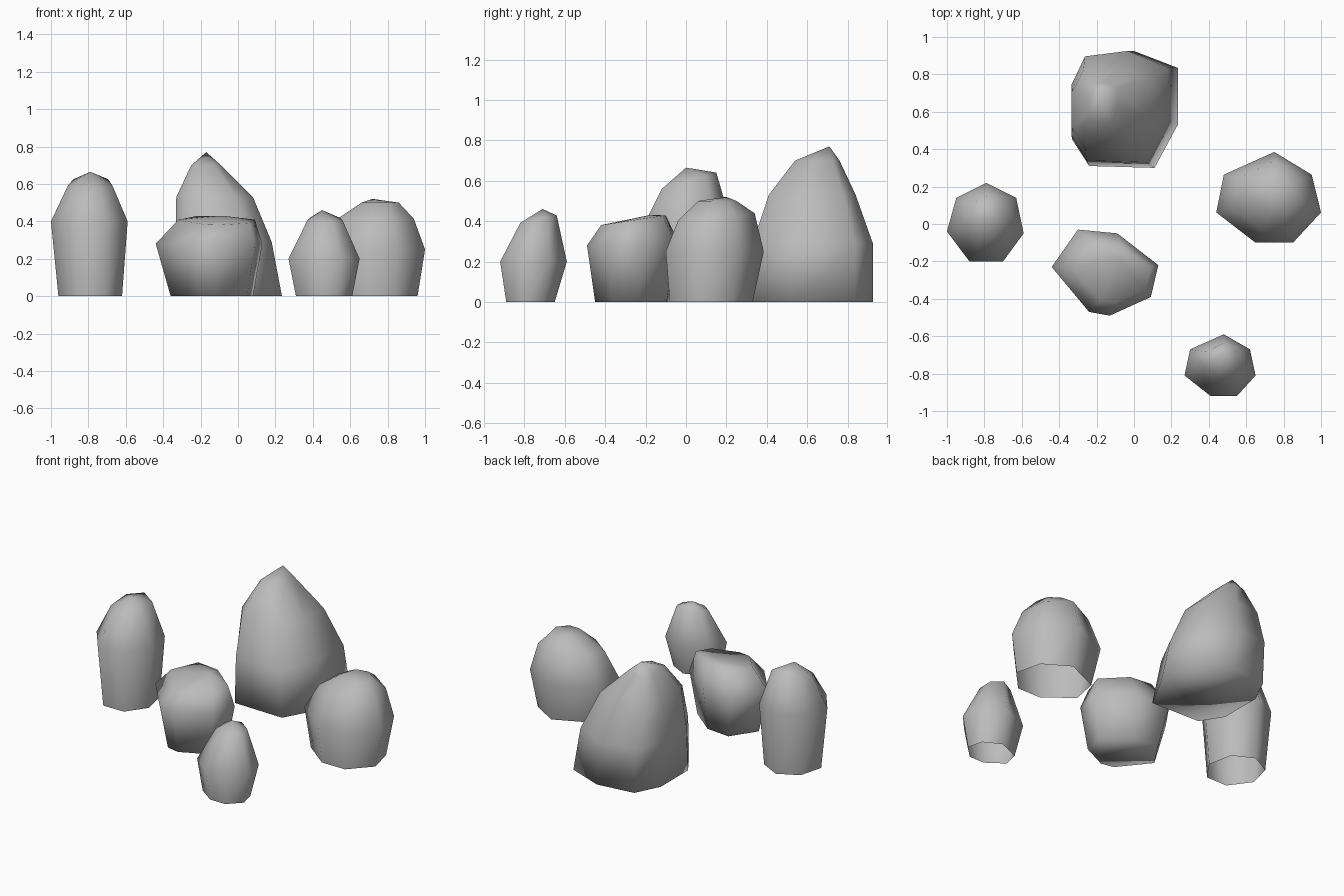
import bpy
import bmesh
from mathutils import Vector

default_cube = bpy.data.objects.get("Cube")
if default_cube:
    bpy.data.objects.remove(default_cube, do_unlink=True)

# One plain stone colour for every rock
stone = bpy.data.materials.new("stone_grey")
stone.use_nodes = True
stone_colour = (0.5, 0.5, 0.5, 1.0)
stone.diffuse_color = stone_colour
stone_shader = next(n for n in stone.node_tree.nodes if n.type == "BSDF_PRINCIPLED")
stone_shader.inputs["Base Color"].default_value = stone_colour
stone_shader.inputs["Roughness"].default_value = 0.9


def level(z, left, right, front, back, tilt=0.0):
    """Describe one ring: its height, its bounds and its rise towards the back."""
    return dict(z=z, left=left, right=right, front=front, back=back, tilt=tilt)


def remap(value, values, low, high):
    """Move a value from the range of its list into a new range."""
    start, end = min(values), max(values)
    return low + (value - start) / (end - start) * (high - low)


def fit_ring(mesh, outline, ring):
    """Fit the outline into the bounds of one level and add its vertices."""
    xs = [point[0] for point in outline]
    ys = [point[1] for point in outline]
    middle = (ring["front"] + ring["back"]) / 2
    vertices = []
    for x, y in outline:
        px = remap(x, xs, ring["left"], ring["right"])
        py = remap(y, ys, ring["front"], ring["back"])
        pz = ring["z"] + ring["tilt"] * (py - middle)
        vertices.append(mesh.verts.new(Vector((px, py, pz))))
    return vertices


def make_rock(name, outline, levels, peak, closed_base=False):
    """Loft the outline through the levels and close it at the peak."""
    mesh = bmesh.new()
    rings = [fit_ring(mesh, outline, ring) for ring in levels]
    tip = mesh.verts.new(Vector(peak))
    count = len(outline)
    for i in range(count):
        j = (i + 1) % count
        for lower, upper in zip(rings, rings[1:]):
            mesh.faces.new((lower[i], lower[j], upper[j], upper[i]))
        mesh.faces.new((rings[-1][i], rings[-1][j], tip))
    if closed_base:
        mesh.faces.new(list(reversed(rings[0])))
    for face in mesh.faces:
        face.smooth = True
    data = bpy.data.meshes.new(name)
    mesh.to_mesh(data)
    mesh.free()
    data.materials.append(stone)
    rock = bpy.data.objects.new(name, data)
    bpy.context.collection.objects.link(rock)
    return rock


# Upright pillar stone on the right side
make_rock(
    "pillar_rock",
    outline=[(-.79, .22), (-.95, .14), (-1, -.04), (-.88, -.2),
             (-.7, -.2), (-.59, -.05), (-.63, .14)],
    levels=[
        level(0, left=-.96, right=-.62, front=-.17, back=.19),
        level(.4, left=-1, right=-.59, front=-.2, back=.22),
        level(.6, left=-.91, right=-.67, front=-.12, back=.15, tilt=.3),
    ],
    peak=(-.79, 0, .665),
)

# Smallest stone at the front
make_rock(
    "small_rock",
    outline=[(.48, -.59), (.3, -.67), (.27, -.81), (.41, -.92),
             (.55, -.92), (.65, -.81), (.62, -.67)],
    levels=[
        level(0, left=.31, right=.61, front=-.89, back=-.65),
        level(.2, left=.27, right=.65, front=-.92, back=-.59),
        level(.41, left=.37, right=.56, front=-.82, back=-.64, tilt=.2),
    ],
    peak=(.45, -.71, .46),
)

# Broad rounded stone on the left side
make_rock(
    "round_rock",
    outline=[(.75, .38), (.48, .26), (.44, .06), (.65, -.1),
             (.85, -.1), (1, .06), (.95, .26)],
    levels=[
        level(0, left=.49, right=.96, front=-.08, back=.33),
        level(.25, left=.44, right=1, front=-.1, back=.385),
        level(.42, left=.53, right=.94, front=-.04, back=.34, tilt=.1),
        level(.5, left=.66, right=.86, front=.06, back=.25),
    ],
    peak=(.72, .2, .52),
)

# Blunt, flat-topped stone in the middle
make_rock(
    "blunt_rock",
    outline=[(-.3, -.03), (-.44, -.23), (-.24, -.47), (-.13, -.49),
             (.09, -.39), (.13, -.22), (-.09, -.05)],
    levels=[
        level(0, left=-.36, right=.08, front=-.45, back=-.08),
        level(.28, left=-.44, right=.13, front=-.49, back=-.03),
        level(.405, left=-.32, right=.09, front=-.42, back=-.1, tilt=.15),
    ],
    peak=(-.08, -.18, .43),
    closed_base=True,
)

# Tall leaning boulder at the back
make_rock(
    "tall_boulder",
    outline=[(0, .92), (-.25, .89), (-.33, .73), (-.33, .45), (-.24, .31),
             (.11, .3), (.235, .53), (.235, .83)],
    levels=[
        level(0, left=-.33, right=.235, front=.3, back=.925),
        level(.29, left=-.335, right=.18, front=.33, back=.925),
        level(.53, left=-.33, right=.08, front=.41, back=.84),
        level(.7, left=-.25, right=-.09, front=.54, back=.76),
    ],
    peak=(-.17, .71, .77),
    closed_base=True,
)
